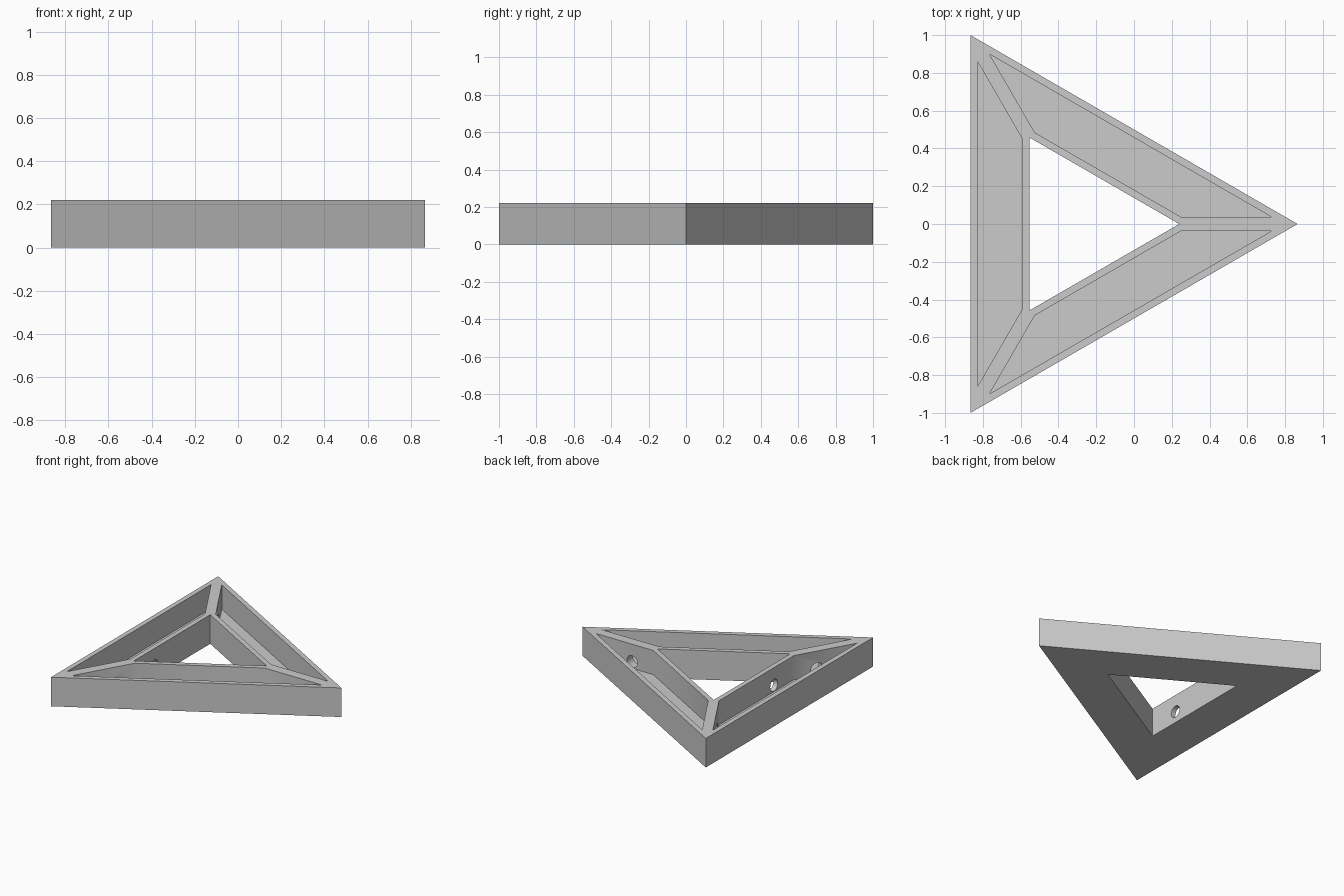
import bpy, bmesh, math
from mathutils import Vector, Matrix

if "Cube" in bpy.data.objects:
    bpy.data.objects.remove(bpy.data.objects["Cube"])

H = 0.22                    # frame height
FLOOR = 0.037               # pocket floor thickness
R_OUT, R_IN = 0.5774, 0.264 # side distances from the triangle centre
WALL = 0.037
T3 = math.sqrt(3)
CENTRE = Matrix.Translation((-0.2887, 0, 0))


def turn(i):
    return CENTRE @ Matrix.Rotation(math.radians(120 * i), 4, 'Z')


def prism(name, points, z0, z1, matrix):
    bm = bmesh.new()
    face = bm.faces.new([bm.verts.new((x, y, z0)) for x, y in points])
    ext = bmesh.ops.extrude_face_region(bm, geom=[face])
    bmesh.ops.translate(bm, vec=(0, 0, z1 - z0),
                        verts=[v for v in ext["geom"] if isinstance(v, bmesh.types.BMVert)])
    bmesh.ops.transform(bm, matrix=matrix, verts=bm.verts)
    return finish(name, bm)


def peg(name, at, direction, radius, length, matrix):
    bm = bmesh.new()
    rot = Vector(direction).to_track_quat('Z', 'Y').to_matrix().to_4x4()
    bmesh.ops.create_cone(bm, cap_ends=True, segments=32, radius1=radius, radius2=radius,
                          depth=length, matrix=matrix @ Matrix.Translation(at) @ rot)
    return finish(name, bm)


def finish(name, bm):
    bmesh.ops.recalc_face_normals(bm, faces=bm.faces)
    mesh = bpy.data.meshes.new(name)
    bm.to_mesh(mesh)
    bm.free()
    ob = bpy.data.objects.new(name, mesh)
    bpy.context.collection.objects.link(ob)
    return ob


def triangle(r):
    return [(2 * r, 0), (-r, T3 * r), (-r, -T3 * r)]


# Solid triangular body and its central opening
frame = prism("triangle_frame", triangle(R_OUT), 0, H, CENTRE)
cutters = [prism("opening_cutter", triangle(R_IN), -0.1, H + 0.1, CENTRE)]

# One open-topped pocket per side, with a wire hole through each corner divider
a, b = R_OUT - WALL, R_IN + WALL
ya, yb = T3 * a - 2 * WALL, T3 * b - 2 * WALL
for i in range(3):
    cutters.append(prism("pocket_cutter", [(-a, ya), (-a, -ya), (-b, -yb), (-b, yb)],
                         FLOOR, H + 0.1, turn(i)))
    cutters.append(peg("divider_hole_cutter", (0.714, 0, 0.087), (0, 1, 0), 0.045, 0.11, turn(i)))

# Wire hole through the inner wall of one side
cutters.append(peg("inlet_hole_cutter", (-R_IN - WALL / 2, -0.21, 0.087), (1, 0, 0),
                   0.045, 0.1, CENTRE))

for c in cutters:
    c.hide_render = True
    mod = frame.modifiers.new(c.name, 'BOOLEAN')
    mod.operation = 'DIFFERENCE'
    mod.solver = 'EXACT'
    mod.object = c

# Bake the cuts and clear the cutters away
bpy.context.view_layer.update()
deps = bpy.context.evaluated_depsgraph_get()
result = bpy.data.meshes.new_from_object(frame.evaluated_get(deps))
frame.modifiers.clear()
frame.data = result
for c in cutters:
    bpy.data.objects.remove(c)

# Smooth hole walls, crisp edges elsewhere
bpy.context.view_layer.objects.active = frame
frame.select_set(True)
bpy.ops.object.shade_smooth_by_angle(angle=math.radians(30))
